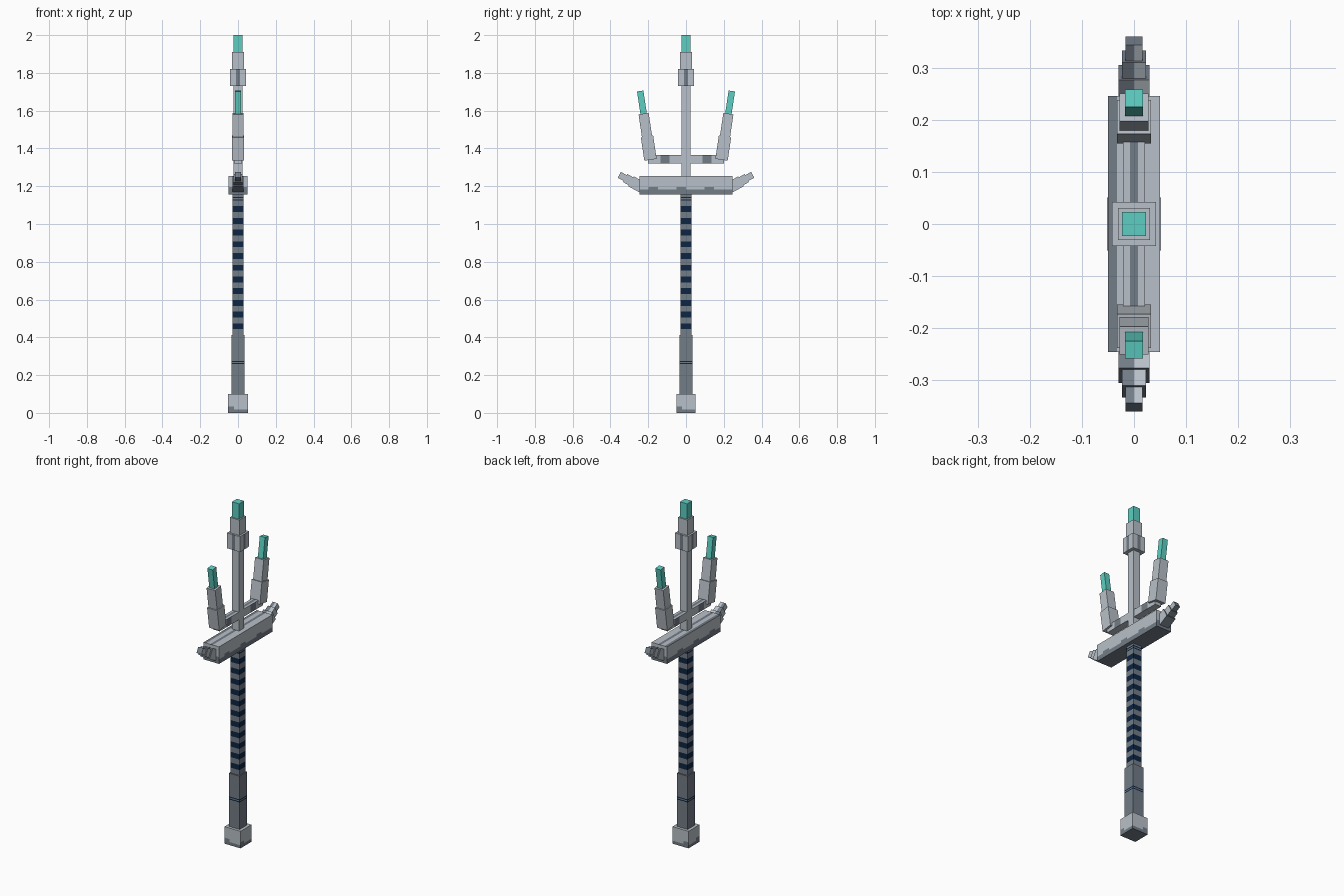
import bpy, bmesh, math
from mathutils import Matrix, Vector

if "Cube" in bpy.data.objects:
    bpy.data.objects.remove(bpy.data.objects["Cube"])

COLOURS = {
    "light_steel": (0.48, 0.53, 0.58),
    "dark_steel": (0.17, 0.20, 0.24),
    "navy_wrap": (0.004, 0.018, 0.055),
    "teal_crystal": (0.11, 0.62, 0.54),
}
MATS = []
for mat_name, rgb in COLOURS.items():
    m = bpy.data.materials.new(mat_name)
    m.diffuse_color = (*rgb, 1)
    m.use_nodes = True
    m.node_tree.nodes["Principled BSDF"].inputs["Base Color"].default_value = m.diffuse_color
    MATS.append(m)
LIGHT, DARK, NAVY, TEAL = range(4)


def box(name, half_x, half_y, z0, z1, colour, cuts=((), (), ()), place=None):
    """Box cut along x, y, z; colour is an index or a rule of (centre, normal)."""
    bm = bmesh.new()
    bmesh.ops.create_cube(bm, size=1)
    for v in bm.verts:
        v.co = Vector((v.co.x * 2 * half_x, v.co.y * 2 * half_y,
                       z0 + (v.co.z + 0.5) * (z1 - z0)))
    for axis, values in enumerate(cuts):
        for value in values:
            co, no = Vector((0, 0, 0)), Vector((0, 0, 0))
            co[axis], no[axis] = value, 1
            bmesh.ops.bisect_plane(bm, geom=bm.verts[:] + bm.edges[:] + bm.faces[:],
                                   plane_co=co, plane_no=no, dist=1e-5)
    bm.normal_update()
    for f in bm.faces:
        f.material_index = colour(f.calc_center_median(), f.normal) if callable(colour) else colour
    if place:
        bm.transform(place)
    me = bpy.data.meshes.new(name)
    bm.to_mesh(me)
    bm.free()
    for m in MATS:
        me.materials.append(m)
    ob = bpy.data.objects.new(name, me)
    bpy.context.collection.objects.link(ob)
    return ob


# Pommel with a stepped dark underside
def pommel_rule(c, n):
    side = c.x if abs(n.y) > 0.5 else c.y
    edge = 0.035 if side < -0.02 else 0.018
    return DARK if n.z < -0.5 or (abs(n.z) < 0.5 and c.z < edge) else LIGHT


box("pommel", 0.052, 0.051, 0, 0.10, pommel_rule,
    ((-0.02,), (-0.02,), (0.018, 0.035)))


# Grip sleeve and wrapped shaft
def bands(ranges):
    cuts = sorted(z for r in ranges for z in r)
    rule = lambda c, n: NAVY if abs(n.z) < 0.5 and any(a < c.z < b for a, b in ranges) else DARK
    return rule, ((), (), cuts)


rule, cuts = bands([(0.258, 0.264), (0.270, 0.276)])
box("grip_sleeve", 0.035, 0.035, 0.10, 0.412, rule, cuts)
wraps = [(0.443 + 0.062 * i, 0.474 + 0.062 * i) for i in range(11)]
rule, cuts = bands(wraps + [(1.124, 1.131), (1.137, 1.144)])
box("wrapped_shaft", 0.028, 0.028, 0.412, 1.155, rule, cuts)


# Crossguard with a worn lower edge and a dark strip on top
def guard_rule(c, n):
    if n.z < -0.5:
        return DARK
    if n.z > 0.5:
        return DARK if c.x < -0.033 or abs(c.x) < 0.008 else LIGHT
    if abs(n.y) > 0.5:
        return DARK if c.z < 1.195 else LIGHT
    notch = int((c.y + 0.247) / 0.0494)
    edge = 1.195 if notch % 3 == 1 else 1.182
    return DARK if c.z < edge else LIGHT


box("crossguard", 0.05, 0.247, 1.155, 1.255, guard_rule,
    ((-0.033, -0.008, 0.008),
     [-0.247 + 0.0494 * i for i in range(1, 10)], (1.182, 1.195)))


# Bar carrying the side prongs
def bar_rule(c, n):
    if n.z > 0.5 and abs(c.x) < 0.008:
        return DARK
    return DARK if abs(n.x) > 0.5 and 0.088 < abs(c.y) < 0.136 else LIGHT


box("prong_bar", 0.021, 0.2, 1.32, 1.365, bar_rule,
    ((-0.008, 0.008), (-0.136, -0.088, 0.088, 0.136), ()))

# Central prong
box("centre_prong", 0.023, 0.023, 1.25, 1.73, LIGHT)


def collar_rule(c, n):
    across = c.x if abs(n.y) > 0.5 else c.y
    return DARK if abs(n.z) < 0.5 and abs(across) < 0.01 else LIGHT


box("centre_collar", 0.042, 0.042, 1.73, 1.82, collar_rule,
    ((-0.01, 0.01), (-0.01, 0.01), ()))
box("centre_head", 0.031, 0.031, 1.82, 1.91, LIGHT)
box("centre_tip", 0.023, 0.023, 1.91, 2.0, TEAL)

# Leaning side prongs and raised guard horns, on both sides
for side, label in ((-1, "front"), (1, "back")):
    lean = Matrix.Translation((0, side * 0.188, 1.34)) @ Matrix.Rotation(-side * math.radians(8.5), 4, "X")
    box(label + "_prong_base", 0.033, 0.033, 0, 0.125, LIGHT, place=lean)
    box(label + "_prong_middle", 0.028, 0.027, 0.125, 0.247, LIGHT, place=lean)
    box(label + "_prong_tip", 0.017, 0.017, 0.247, 0.368, TEAL, place=lean)

    # In horn space z runs outward along the horn
    horn = Matrix.Translation((0, side * 0.235, 1.195)) @ Matrix.Rotation(-side * math.radians(61), 4, "X")
    horn_rule = lambda c, n: LIGHT if abs(n.x) > 0.5 or (n.y * side < -0.5 and c.x > 0) else DARK
    for part, hx, hy, a, b in (("root", 0.03, 0.030, 0, 0.065),
                               ("middle", 0.023, 0.024, 0.065, 0.100),
                               ("end", 0.016, 0.0175, 0.100, 0.135)):
        box(label + "_horn_" + part, hx, hy, a, b, horn_rule, ((0,), (), ()), horn)
